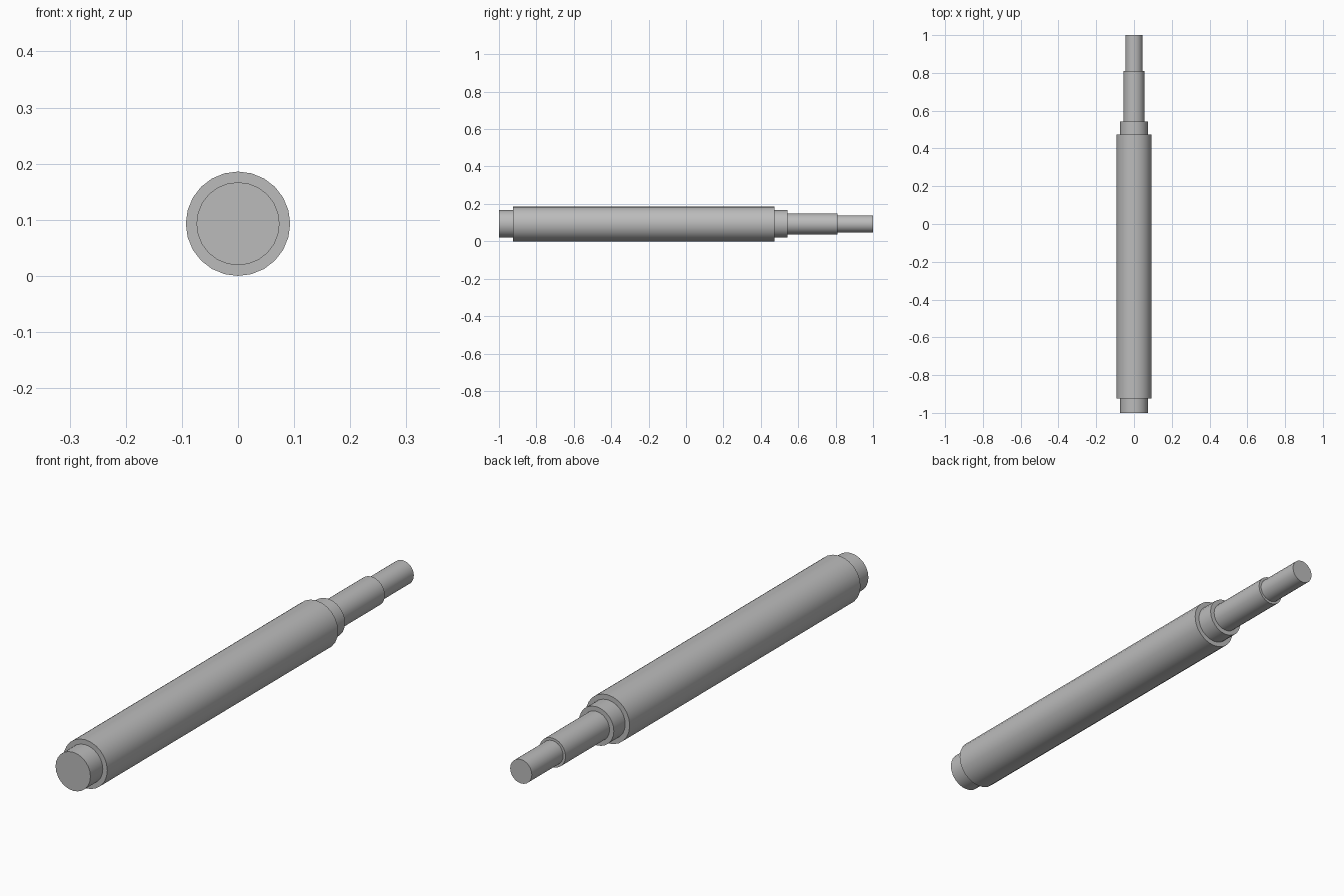
import bpy
import math

cube = bpy.data.objects.get("Cube")
if cube:
    bpy.data.objects.remove(cube, do_unlink=True)

AXIS_Z = 0.093
SIDES = 24

# Plain grey metal
steel = bpy.data.materials.new("grey_steel")
steel.use_nodes = True
colour = (0.5, 0.5, 0.5, 1)
steel.diffuse_color = colour
steel.node_tree.nodes["Principled BSDF"].inputs["Base Color"].default_value = colour


def shaft_section(name, start, end, radius):
    """Closed cylinder along y between start and end."""
    bpy.ops.mesh.primitive_cylinder_add(
        vertices=SIDES, radius=radius, depth=end - start,
        location=(0, (start + end) / 2, AXIS_Z), rotation=(math.pi / 2, 0, 0))
    part = bpy.context.object
    part.name = name
    part.data.materials.append(steel)
    bpy.ops.object.shade_smooth_by_angle(angle=math.radians(35))


# Stepped shaft, front to back
shaft_section("front_journal", -1.0, -0.925, 0.074)
shaft_section("main_body", -0.925, 0.474, 0.093)
shaft_section("rear_collar", 0.474, 0.543, 0.074)
shaft_section("rear_neck", 0.543, 0.81, 0.056)
shaft_section("rear_tip", 0.81, 1.0, 0.046)
